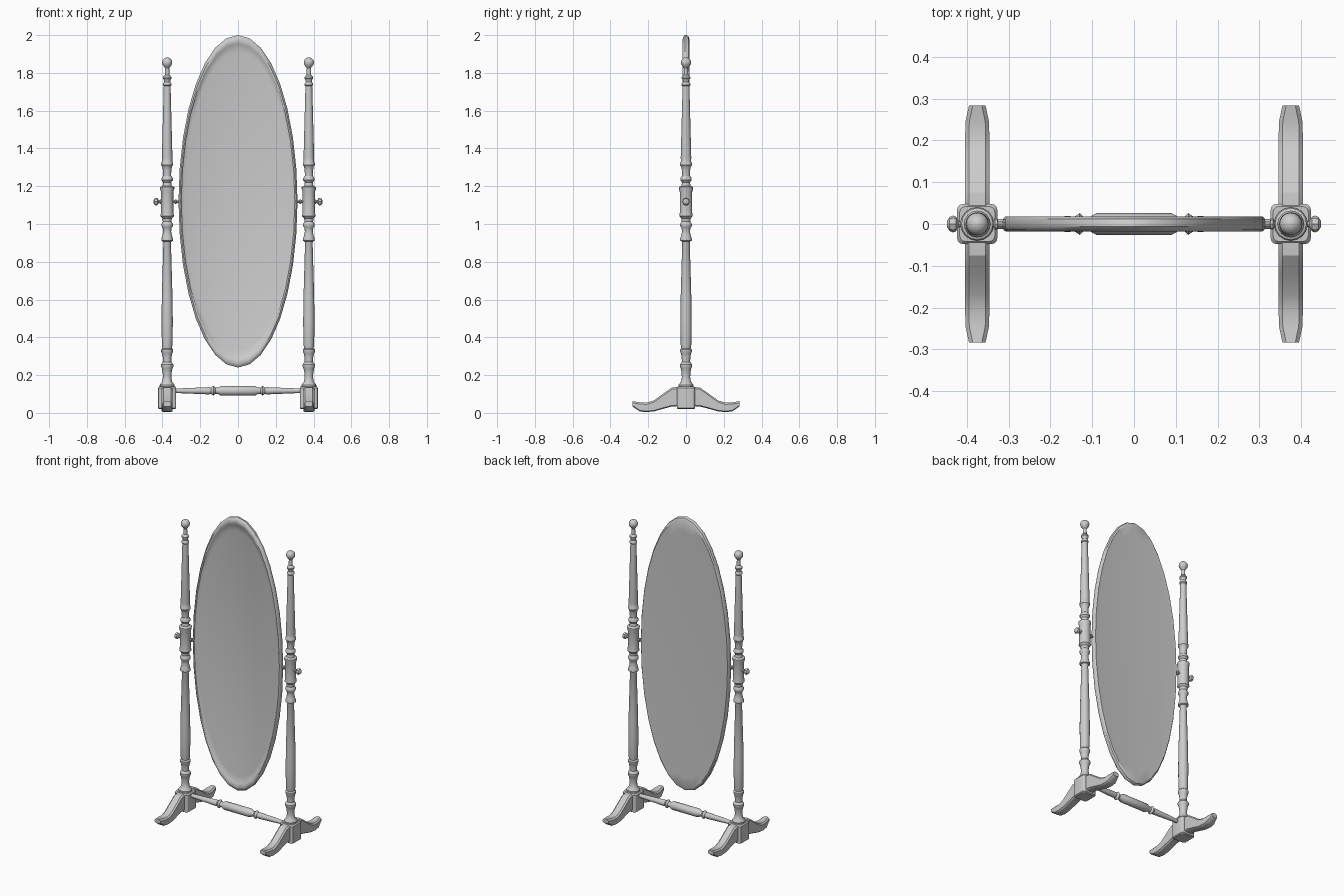
import bpy, bmesh
from math import sin, cos, pi, radians
from mathutils import Matrix

if "Cube" in bpy.data.objects:
    bpy.data.objects.remove(bpy.data.objects["Cube"])

PX, PZ = 0.375, 1.118   # post offset, pivot height


def finish(name, bm, angle=35):
    bmesh.ops.recalc_face_normals(bm, faces=bm.faces[:])
    me = bpy.data.meshes.new(name)
    bm.to_mesh(me)
    bm.free()
    ob = bpy.data.objects.new(name, me)
    bpy.context.collection.objects.link(ob)
    bpy.ops.object.select_all(action='DESELECT')
    ob.select_set(True)
    bpy.context.view_layer.objects.active = ob
    bpy.ops.object.shade_smooth_by_angle(angle=radians(angle))
    return ob


def loft(bm, rings, closed=False):
    """Skin a list of point rings, capping both ends unless closed."""
    vs = [[bm.verts.new(p) for p in r] for r in rings]
    n = len(vs[0])
    for a, b in zip(vs, vs[1:]):
        for i in range(n):
            j = (i + 1) % n
            bm.faces.new((a[i], a[j], b[j], b[i]))
    bm.faces.new(vs[0])
    bm.faces.new(vs[-1])


def turned(name, profile, mat, seg=12):
    """Lathe (radius, height) pairs about local z, then place with mat."""
    bm = bmesh.new()
    loft(bm, [[(r * cos(2 * pi * i / seg), r * sin(2 * pi * i / seg), h)
               for i in range(seg)] for r, h in profile])
    bm.transform(mat)
    return finish(name, bm)


# turned post profile, bottom to top
post = [(.040, .135), (.040, .148), (.026, .165), (.022, .19), (.024, .215),
        (.028, .235), (.033, .245), (.033, .255), (.022, .27), (.023, .295),
        (.027, .315), (.032, .325), (.032, .335), (.025, .342), (.028, .36),
        (.030, .48), (.028, .62), (.020, .90), (.023, .908), (.031, .912),
        (.031, .922), (.026, .935), (.021, .96), (.024, .98), (.031, .99),
        (.031, 1.0), (.023, 1.012), (.025, 1.03), (.036, 1.042), (.033, 1.06),
        (.033, 1.17), (.038, 1.188), (.038, 1.195), (.024, 1.202), (.021, 1.22),
        (.030, 1.232), (.030, 1.242), (.021, 1.255), (.022, 1.285), (.026, 1.305),
        (.032, 1.312), (.032, 1.322), (.027, 1.33), (.028, 1.35), (.018, 1.73),
        (.023, 1.735), (.023, 1.742), (.016, 1.752), (.017, 1.763),
        (.023, 1.77), (.023, 1.777), (.012, 1.79), (.011, 1.825)]
post += [(max(.002, .027 * sin(a)), 1.855 - .027 * cos(a))
         for a in [pi * k / 8 for k in range(2, 9)]]

# foot stations: y, bottom, top, half width
half_foot = [(.283, .034, .062, .020), (.245, .008, .056, .028), (.21, .004, .054, .029),
             (.17, .008, .066, .029), (.12, .022, .102, .029), (.075, .034, .134, .029),
             (.03, .036, .138, .029)]
stations = half_foot + [(-y, b, t, w) for y, b, t, w in reversed(half_foot)]


def foot_ring(x, y, b, t, w):
    c = .009
    return [(x + dx, y, z) for dx, z in (
        (-w, b + c * .6), (-w + c, b), (w - c, b), (w, b + c * .6),
        (w, t - c), (w - c, t), (c - w, t), (-w, t - c))]


for s, side in ((-1, "left"), (1, "right")):
    turned(side + "_post", post, Matrix.Translation((s * PX, 0, 0)), 16)

    # curved pair of feet running front to back
    bm = bmesh.new()
    loft(bm, [foot_ring(s * PX, *st) for st in stations])
    finish(side + "_feet", bm, 30)

    # base block with rounded corners
    rings = []
    for z, h in ((.02, .042), (.025, .048), (.132, .048), (.14, .042)):
        c = .014
        ring = []
        for q in range(4):
            for k in range(4):
                a = q * pi / 2 + k * pi / 6
                cx = (h - c) * (1 if q in (0, 3) else -1)
                cy = (h - c) * (1 if q < 2 else -1)
                ring.append((s * PX + cx + c * cos(a), cy + c * sin(a), z))
        rings.append(ring)
    bm = bmesh.new()
    loft(bm, rings)
    finish(side + "_base_block", bm, 30)

    # pivot rod with collar and faceted knob
    place = Matrix.Translation((0, 0, PZ)) @ Matrix.Rotation(s * pi / 2, 4, 'Y')
    turned(side + "_pivot_knob",
           [(.006, .305), (.006, .325), (.013, .327), (.013, .333), (.007, .336),
            (.007, .405), (.012, .407), (.012, .412), (.007, .415), (.008, .42),
            (.018, .426), (.020, .433), (.017, .441), (.008, .447)], place, 8)

# stretcher between the base blocks
half = [(.026, 0), (.026, .09), (.016, .108), (.017, .12), (.026, .13),
        (.017, .143), (.019, .155), (.012, .325), (.012, .345)]
prof = [(r, -h) for r, h in reversed(half[1:])] + half
turned("stretcher", prof,
       Matrix.Translation((0, 0, .117)) @ Matrix.Rotation(pi / 2, 4, 'Y'))


# oval frame and glass: scaled ellipse rings (scale, y)
def ellipse(k, y, seg=32):
    return [(.315 * k * cos(2 * pi * i / seg), y, 1.12 + .88 * k * sin(2 * pi * i / seg))
            for i in range(seg)]


bm = bmesh.new()
loft(bm, [ellipse(k, y) for k, y in (
    (.90, .016), (.978, .018), (.994, .012), (1, .003), (1, -.006), (.99, -.014),
    (.975, -.018), (.955, -.016), (.945, -.011), (.90, -.004))])
finish("oval_mirror", bm, 30)
